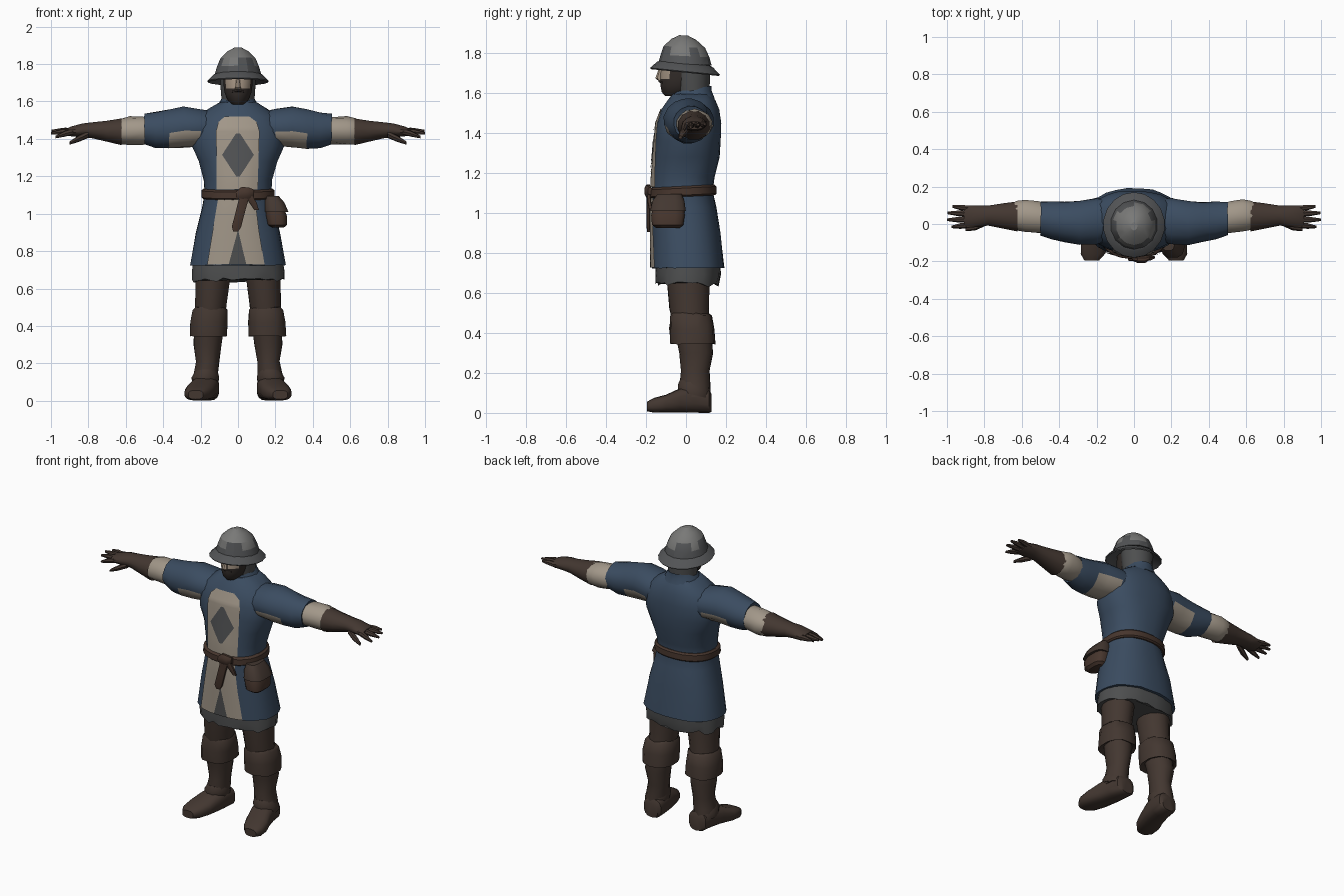
import bpy, bmesh, math, random
from mathutils import Vector
random.seed(4)

def material(name, rgb):
    m = bpy.data.materials.new(name)
    m.diffuse_color = (*rgb, 1)
    return m

BLUE = material("blue cloth", (0.043, 0.072, 0.118))
CREAM = material("cream linen", (0.36, 0.31, 0.25))
LEATHER = material("brown leather", (0.056, 0.038, 0.030))
BELT = material("belt leather", (0.062, 0.036, 0.026))
STEEL = material("light steel", (0.19, 0.19, 0.185))
DARK = material("dark steel", (0.085, 0.088, 0.092))
MAIL = material("chain mail", (0.075, 0.077, 0.078))
SKIN = material("skin", (0.38, 0.30, 0.23))
BEARD = material("beard", (0.032, 0.025, 0.022))

def finish(name, bm, mats, paint=None, angle=40):
    bmesh.ops.recalc_face_normals(bm, faces=bm.faces)
    if paint:
        for f in bm.faces:
            f.material_index = paint(f.calc_center_median())
    me = bpy.data.meshes.new(name)
    bm.to_mesh(me)
    bm.free()
    for m in mats:
        me.materials.append(m)
    me.shade_smooth()
    me.set_sharp_from_angle(angle=math.radians(angle))
    ob = bpy.data.objects.new(name, me)
    bpy.context.collection.objects.link(ob)
    return ob

def loft(name, rings, mats, n=16, p=2.0, axis='z', s=1, tilt=0, paint=None,
         jitter=0, caps=True, angle=40):
    """Rings are (position along axis, two centre coords, two radii); s mirrors x."""
    bm = bmesh.new()
    rows = []
    for a, b, c, ra, rb in rings:
        row = []
        for i in range(n):
            t = 2 * math.pi * (i + 0.5) / n
            ct, st = math.cos(t), math.sin(t)
            u = b + ra * math.copysign(abs(ct) ** (2 / p), ct)
            v = c + rb * math.copysign(abs(st) ** (2 / p), st)
            co = {'z': (u, v, a + tilt * v), 'x': (a, u, v), 'y': (u, a, v)}[axis]
            co = [k + random.uniform(-jitter, jitter) for k in co]
            row.append(bm.verts.new((s * co[0], co[1], co[2])))
        rows.append(row)
    for r0, r1 in zip(rows, rows[1:]):
        for i in range(n):
            j = (i + 1) % n
            bm.faces.new((r0[i], r0[j], r1[j], r1[i]))
    if caps:
        bm.faces.new(rows[0])
        bm.faces.new(rows[-1])
    return finish(name, bm, mats, paint, angle)

# Tunic profile: z, centre x, centre y, half width, half depth
P = 2.3
TUNIC = [(0.725, 0, 0.01, 0.258, 0.182), (0.90, 0, 0.0, 0.226, 0.174),
         (1.03, 0, -0.012, 0.192, 0.163), (1.11, 0, -0.018, 0.178, 0.152),
         (1.18, 0, -0.012, 0.184, 0.158), (1.28, 0, 0.003, 0.210, 0.165),
         (1.36, 0, 0.01, 0.246, 0.165), (1.45, 0, 0.015, 0.248, 0.163),
         (1.52, 0, 0.022, 0.215, 0.143), (1.565, 0, 0.028, 0.15, 0.118),
         (1.595, 0, 0.028, 0.10, 0.098)]

def section(z):
    for a, b in zip(TUNIC, TUNIC[1:]):
        if z <= b[0]:
            k = (z - a[0]) / (b[0] - a[0])
            return [p + (q - p) * k for p, q in zip(a, b)]
    return TUNIC[-1]

def front_y(x, z):
    _, _, cy, rx, ry = section(z)
    return cy - ry * max(0, 1 - abs(x / rx) ** P) ** (1 / P)

def panel(name, rows, mat, lift=0.007, cols=8):
    """Thin cloth plate following the tunic front; rows are (z, left x, right x)."""
    bm = bmesh.new()
    fine = []
    for a, b in zip(rows, rows[1:]):
        fine += [[p + (q - p) * k / 4 for p, q in zip(a, b)] for k in range(4)]
    fine.append(rows[-1])
    grid = []
    for z, x0, x1 in fine:
        xs = [x0 + (x1 - x0) * i / cols for i in range(cols + 1)]
        grid.append([bm.verts.new((x, front_y(x, z) - lift, z)) for x in xs])
    for r0, r1 in zip(grid, grid[1:]):
        for i in range(cols):
            bm.faces.new((r0[i], r0[i + 1], r1[i + 1], r1[i]))
    bmesh.ops.recalc_face_normals(bm, faces=bm.faces)
    if sum(f.normal.y for f in bm.faces) > 0:
        bmesh.ops.reverse_faces(bm, faces=bm.faces)
    me = bpy.data.meshes.new(name)
    bm.to_mesh(me)
    bm.free()
    me.materials.append(mat)
    me.shade_smooth()
    bpy.context.collection.objects.link(bpy.data.objects.new(name, me))

# Tunic and its standing collar
loft("tunic", TUNIC, [BLUE], n=28, p=P, jitter=0.002)
loft("collar", [(1.55, 0, 0.03, 0.125, 0.115), (1.59, 0, 0.03, 0.10, 0.10),
                (1.615, 0, 0.03, 0.085, 0.10), (1.60, 0, 0.03, 0.07, 0.08)],
     [BLUE], tilt=0.17)

# Tunic front panels and plain lozenge
panel("chest_panel", [(1.13, -0.115, 0.105), (1.30, -0.115, 0.11), (1.44, -0.118, 0.115),
                      (1.49, -0.105, 0.10), (1.52, -0.07, 0.06)], CREAM)
panel("chest_lozenge", [(1.20, -0.01, 0.01), (1.315, -0.085, 0.085), (1.43, -0.01, 0.01)],
      DARK, lift=0.011)
panel("left_skirt_panel", [(1.09, -0.105, 0.005), (0.91, -0.135, 0.0),
                           (0.728, -0.165, -0.05)], CREAM)
panel("right_skirt_panel", [(1.09, 0.005, 0.09), (0.91, 0.0, 0.112),
                            (0.728, 0.045, 0.142)], CREAM)
panel("skirt_slit", [(0.91, -0.001, 0.001), (0.728, -0.05, 0.045)], MAIL)

# Mail skirt with a ragged hem
mail = loft("mail_skirt", [(0.645, 0, 0.008, 0.245, 0.158), (0.69, 0, 0.01, 0.246, 0.165),
                           (0.78, 0, 0.01, 0.235, 0.160)], [MAIL], n=36, p=P, jitter=0.004)
for v in mail.data.vertices:
    if v.co.z < 0.66:
        v.co.z += random.uniform(-0.018, 0.01)

# Belt, knot, hanging strap
loft("belt", [(z, 0, section(z)[2], section(z)[3] + g, section(z)[4] + g)
              for z, g in ((1.082, 0.006), (1.09, 0.016), (1.125, 0.016), (1.135, 0.004))],
     [BELT], n=28, p=P, tilt=0.05)
loft("belt_knot", [(-0.01, -0.185, 1.10, 0.012, 0.02), (0.02, -0.19, 1.11, 0.02, 0.036),
                   (0.06, -0.19, 1.11, 0.02, 0.032), (0.085, -0.18, 1.11, 0.012, 0.02)],
     [BELT], n=8, axis='x')
loft("belt_strap", [(0.905, -0.012, -0.186, 0.014, 0.008), (0.93, -0.008, -0.188, 0.026, 0.010),
                    (1.02, 0.015, -0.188, 0.026, 0.010), (1.11, 0.04, -0.188, 0.028, 0.012)],
     [BELT], n=8, p=4)
loft("belt_loose_end", [(1.02, 0.10, -0.178, 0.012, 0.008), (1.06, 0.08, -0.184, 0.02, 0.01),
                        (1.11, 0.05, -0.188, 0.02, 0.01)], [BELT], n=8, p=4)

# Pouch with overhanging flap
loft("pouch", [(0.925, 0.215, -0.09, 0.03, 0.06), (0.94, 0.21, -0.092, 0.052, 0.080),
               (0.99, 0.205, -0.09, 0.057, 0.086), (1.06, 0.19, -0.085, 0.045, 0.072),
               (1.09, 0.18, -0.08, 0.028, 0.055)], [BELT], n=12, p=3.2)
loft("pouch_flap", [(1.01, 0.207, -0.09, 0.064, 0.091), (1.06, 0.195, -0.088, 0.054, 0.082),
                    (1.095, 0.183, -0.082, 0.035, 0.062)], [LEATHER], n=12, p=3.2)

# Head: skin above, beard below
loft("neck", [(1.54, 0, 0.02, 0.07, 0.07), (1.64, 0, 0.01, 0.065, 0.065)], [BEARD], n=12)
loft("head", [(1.585, 0, -0.06, 0.032, 0.045), (1.605, 0, -0.045, 0.055, 0.078),
              (1.64, 0, -0.03, 0.071, 0.100), (1.67, 0, -0.025, 0.077, 0.105),
              (1.71, 0, -0.02, 0.080, 0.108), (1.78, 0, -0.01, 0.082, 0.105)],
     [SKIN, BEARD], n=16, paint=lambda c: int(c.z < 1.66 or (abs(c.x) > 0.062)))
loft("nose", [(1.664, 0, -0.13, 0.016, 0.012), (1.674, 0, -0.136, 0.017, 0.019),
              (1.725, 0, -0.127, 0.009, 0.009)], [SKIN], n=8)
loft("moustache", [(-0.034, -0.112, 1.652, 0.008, 0.006), (0, -0.130, 1.660, 0.010, 0.008),
                   (0.034, -0.112, 1.652, 0.008, 0.006)], [BEARD], n=6, axis='x')
loft("mail_coif", [(1.59, 0, 0.035, 0.088, 0.080), (1.65, 0, 0.03, 0.092, 0.088),
                   (1.75, 0, 0.025, 0.098, 0.095)], [MAIL], n=14, jitter=0.002)

# Kettle helmet: patchy crown over a sloping brim
loft("helmet_crown", [(1.745, 0, -0.005, 0.127, 0.133), (1.785, 0, -0.005, 0.115, 0.122),
                      (1.83, 0, -0.008, 0.096, 0.104), (1.868, 0, -0.01, 0.056, 0.062),
                      (1.888, 0, -0.012, 0.018, 0.022)], [STEEL, DARK], n=14, tilt=-0.05,
     paint=lambda c: int(c.z < 1.775 or (c.z < 1.82 and math.sin(4 * math.atan2(c.y, c.x)) > 0.2)),
     angle=25)
loft("helmet_brim", [(1.75, 0, -0.005, 0.115, 0.122), (1.742, 0, -0.005, 0.132, 0.140),
                     (1.708, 0, -0.005, 0.165, 0.175), (1.702, 0, -0.005, 0.160, 0.170),
                     (1.735, 0, -0.005, 0.115, 0.120)], [DARK], n=18, tilt=-0.10)

for s, side in ((-1, "right"), (1, "left")):
    # Sleeve, with linen showing under the arm
    loft(side + "_sleeve", [(0.12, 0.025, 1.455, 0.11, 0.09), (0.20, 0.015, 1.46, 0.125, 0.10),
                            (0.29, 0.005, 1.463, 0.118, 0.110), (0.37, 0.01, 1.453, 0.108, 0.106),
                            (0.44, 0.018, 1.447, 0.103, 0.098), (0.50, 0.028, 1.452, 0.090, 0.082),
                            (0.49, 0.03, 1.45, 0.07, 0.06)], [BLUE, CREAM], axis='x', s=s,
         jitter=0.003, paint=lambda c: int(c.z < 1.425 and 0.2 < abs(c.x) < 0.38))
    # Linen undersleeve
    loft(side + "_undersleeve", [(0.46, 0.03, 1.445, 0.075, 0.068), (0.51, 0.036, 1.445, 0.086, 0.074),
                                 (0.58, 0.045, 1.443, 0.088, 0.076), (0.63, 0.045, 1.44, 0.078, 0.068),
                                 (0.66, 0.045, 1.44, 0.06, 0.05)], [CREAM], n=14, axis='x', s=s,
         jitter=0.003)
    # Gauntlet and palm
    loft(side + "_glove", [(0.64, 0.04, 1.438, 0.06, 0.05), (0.622, 0.04, 1.438, 0.083, 0.074),
                           (0.70, 0.043, 1.441, 0.070, 0.058), (0.78, 0.045, 1.446, 0.055, 0.044),
                           (0.83, 0.042, 1.446, 0.060, 0.038), (0.89, 0.040, 1.44, 0.062, 0.028),
                           (0.91, 0.040, 1.438, 0.055, 0.020)], [LEATHER], n=12, axis='x', s=s)
    # Fingers: base y, tip x, tip y, tip z
    for i, (y, tx, ty, tz) in enumerate(((-0.005, 0.975, -0.015, 1.41), (0.025, 1.0, 0.023, 1.43),
                                         (0.055, 0.998, 0.060, 1.442), (0.083, 0.97, 0.094, 1.445))):
        loft(f"{side}_finger_{i + 1}", [(0.88, y, 1.44, 0.016, 0.018),
                                        ((0.88 + tx) / 2, (y + ty) / 2, 1.444 * 0.5 + tz * 0.5, 0.016, 0.016),
                                        (tx, ty, tz, 0.007, 0.007)], [LEATHER], n=7, axis='x', s=s)
    loft(side + "_thumb", [(0.80, 0.005, 1.425, 0.018, 0.02), (0.85, -0.015, 1.402, 0.020, 0.018),
                           (0.90, -0.028, 1.378, 0.010, 0.009)], [LEATHER], n=7, axis='x', s=s)
    # Leg in tall boot
    loft(side + "_leg", [(0.08, 0.178, 0.045, 0.066, 0.078), (0.14, 0.172, 0.045, 0.068, 0.076),
                         (0.21, 0.162, 0.046, 0.062, 0.072), (0.30, 0.163, 0.050, 0.076, 0.084),
                         (0.40, 0.155, 0.035, 0.082, 0.090), (0.52, 0.145, 0.015, 0.085, 0.098),
                         (0.72, 0.130, 0.010, 0.098, 0.110)], [LEATHER], n=14, s=s, jitter=0.002)
    # Turned-down cuff around the knee
    loft(side + "_knee_cuff", [(0.36, 0.157, 0.035, 0.075, 0.085), (0.345, 0.157, 0.035, 0.101, 0.113),
                               (0.42, 0.155, 0.030, 0.100, 0.112), (0.485, 0.150, 0.025, 0.094, 0.102),
                               (0.50, 0.148, 0.02, 0.08, 0.09)], [LEATHER], n=14, p=2.4, s=s,
         jitter=0.003)
    # Foot, toes turned outward
    loft(side + "_foot", [(0.128, 0.160, 0.05, 0.045, 0.045), (0.115, 0.162, 0.06, 0.062, 0.060),
                          (0.04, 0.170, 0.07, 0.070, 0.069), (-0.03, 0.184, 0.062, 0.074, 0.061),
                          (-0.10, 0.206, 0.046, 0.078, 0.045), (-0.16, 0.220, 0.038, 0.066, 0.037),
                          (-0.195, 0.226, 0.032, 0.040, 0.024)], [LEATHER], n=14, p=2.8,
         axis='y', s=s)
    # Ankle fold
    loft(side + "_ankle_fold", [(0.10, 0.178, 0.04, 0.070, 0.082), (0.13, 0.174, 0.04, 0.076, 0.084),
                                (0.16, 0.170, 0.042, 0.064, 0.074)], [LEATHER], n=12, s=s,
         tilt=-0.25)
